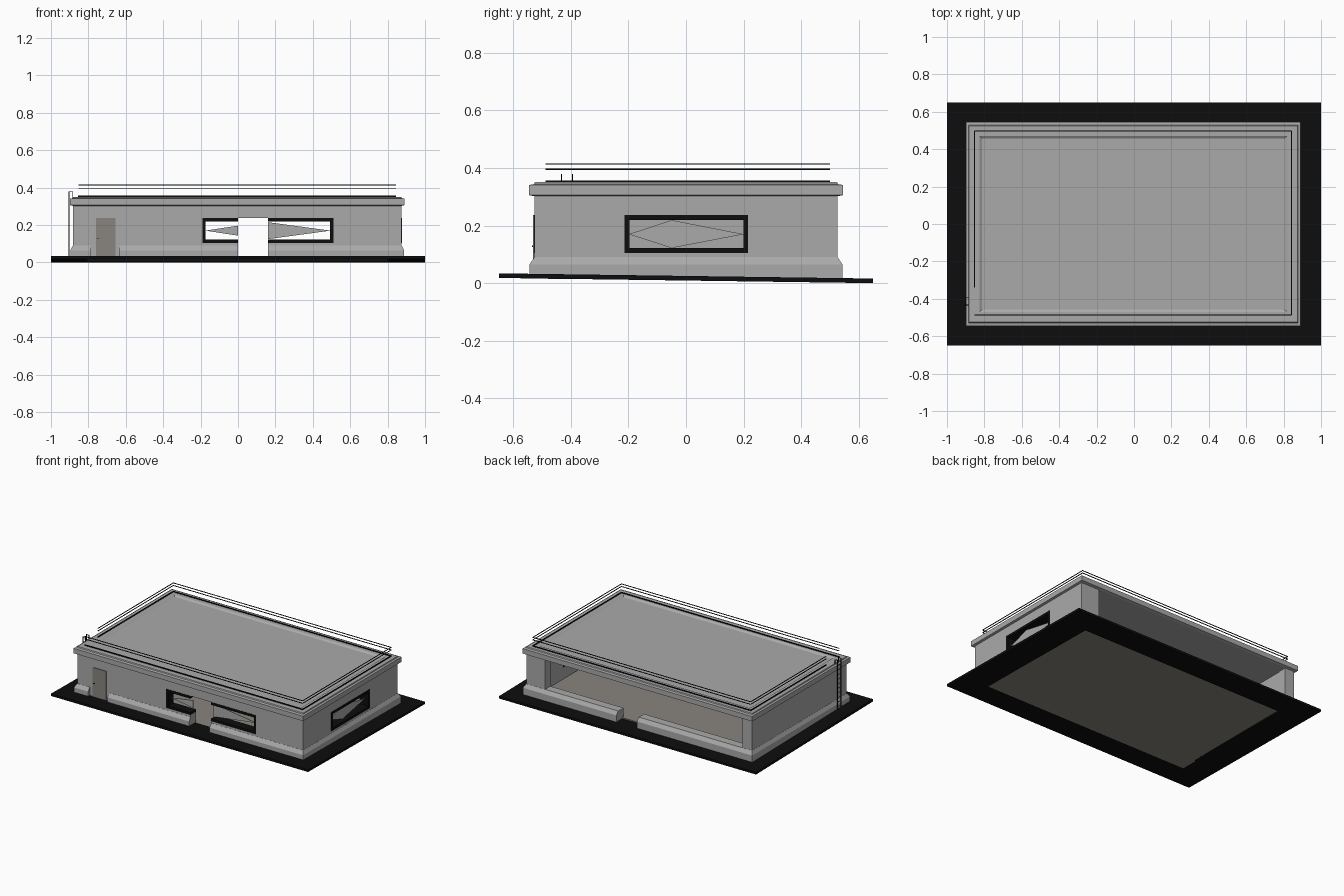
import bpy, bmesh

if "Cube" in bpy.data.objects:
    bpy.data.objects.remove(bpy.data.objects["Cube"])

def material(name, rgb):
    m = bpy.data.materials.new(name)
    m.diffuse_color = (*rgb, 1)
    m.use_nodes = True
    m.node_tree.nodes["Principled BSDF"].inputs["Base Color"].default_value = m.diffuse_color
    return m

GREY = material("wall grey", (0.40, 0.40, 0.40))
BEIGE = material("warm grey", (0.25, 0.235, 0.21))
BLACK = material("black", (0.004, 0.004, 0.004))
CX = -0.004  # building centre in x

def finish(name, bm, mat):
    bmesh.ops.recalc_face_normals(bm, faces=bm.faces)
    me = bpy.data.meshes.new(name)
    bm.to_mesh(me)
    bm.free()
    if mat:
        me.materials.append(mat)
    ob = bpy.data.objects.new(name, me)
    bpy.context.collection.objects.link(ob)
    return ob

def add_box(bm, x, y, z):
    vs = bmesh.ops.create_cube(bm, size=1)["verts"]
    for v in vs:
        for i, (a, b) in enumerate((x, y, z)):
            v.co[i] = a if v.co[i] < 0 else b

def boxes(name, mat, *specs):
    bm = bmesh.new()
    for s in specs:
        add_box(bm, *s)
    return finish(name, bm, mat)

def loft(name, mat, rings, closed, cx=CX):
    """Stack of rectangles (half x, half y, z); closed makes a hollow ring."""
    bm = bmesh.new()
    loops = [[bm.verts.new((cx + sx * hx, sy * hy, z))
              for sx, sy in ((-1, -1), (1, -1), (1, 1), (-1, 1))] for hx, hy, z in rings]
    pairs = list(zip(loops, loops[1:]))
    if closed:
        pairs.append((loops[-1], loops[0]))
    else:
        bm.faces.new(loops[0])
        bm.faces.new(loops[-1])
    for a, b in pairs:
        for i in range(4):
            j = (i + 1) % 4
            bm.faces.new((a[i], a[j], b[j], b[i]))
    return finish(name, bm, mat)

def prism(name, mat, pts, offset):
    """Flat polygon extruded by a vector."""
    bm = bmesh.new()
    f = bm.faces.new([bm.verts.new(p) for p in pts])
    r = bmesh.ops.extrude_face_region(bm, geom=[f])
    for v in r["geom"]:
        if isinstance(v, bmesh.types.BMVert):
            v.co.x += offset[0]
            v.co.y += offset[1]
    return finish(name, bm, mat)

def cut(ob, *specs):
    for s in specs:
        c = boxes("cutter", None, s)
        m = ob.modifiers.new("cut", "BOOLEAN")
        m.operation, m.solver, m.object = "DIFFERENCE", "EXACT", c
        bpy.context.view_layer.objects.active = ob
        bpy.ops.object.modifier_apply(modifier=m.name)
        bpy.data.objects.remove(c)

DOORWAY = ((0.0, 0.16), (-0.7, -0.4), (0.0, 0.237))
WZ = (0.105, 0.237)

# sloping paved apron around the building
apron = loft("apron", BLACK, [(1, 0.65, 0.009), (1, 0.65, 0.025),
                              (0.80, 0.475, 0.025), (0.80, 0.475, 0.009)], True, 0)
for v in apron.data.vertices:
    v.co.z -= 0.009 * v.co.y / 0.65

# floor
boxes("floor", BEIGE, ((-0.81, 0.80), (-0.48, 0.48), (0.014, 0.026)))

# walls with window, doorway and large rear opening
walls = loft("walls", GREY, [(0.878, 0.526, 0.02), (0.878, 0.526, 0.306),
                             (0.808, 0.465, 0.306), (0.808, 0.465, 0.02)], True)
cut(walls, ((-0.19, 0.51), (-0.7, -0.4), WZ), DOORWAY,
    ((0.7, 1.0), (-0.214, 0.216), WZ),
    ((-0.808, 0.73), (0.4, 0.7), (0.088, 0.302)),
    ((0.0, 0.16), (0.4, 0.7), (0.0, 0.2)))

# plinth with sloped top, interrupted at the doors
plinth = loft("plinth", GREY, [(0.892, 0.544, 0.018), (0.892, 0.544, 0.065), (0.879, 0.527, 0.09),
                               (0.87, 0.52, 0.09), (0.87, 0.52, 0.018)], True)
cut(plinth, DOORWAY, ((0.0, 0.16), (0.4, 0.7), (0.0, 0.2)),
    ((-0.785, -0.635), (-0.7, -0.4), (0.0, 0.2)))

# roof slab with cornice, bevelled lip and shallow recess
loft("roof", GREY, [(0.878, 0.526, 0.302), (0.893, 0.546, 0.306), (0.893, 0.546, 0.341),
                    (0.880, 0.528, 0.344), (0.878, 0.525, 0.351),
                    (0.822, 0.470, 0.351), (0.808, 0.457, 0.342)], False)

# window frames
F = 0.017
frame = boxes("front_window_frame", BLACK, ((-0.19, 0.51), (-0.529, -0.467), WZ))
cut(frame, ((-0.19 + F, 0.51 - F), (-0.7, -0.4), (WZ[0] + F, WZ[1] - F)), DOORWAY)
frame = boxes("side_window_frame", BLACK, ((0.806, 0.877), (-0.214, 0.216), WZ))
cut(frame, ((0.7, 1.0), (-0.214 + F, 0.216 - F), (WZ[0] + F, WZ[1] - F)))

# diamond shaped panes
pane = prism("front_pane", GREY, [(-0.175, -0.50, 0.17), (0.14, -0.50, 0.122),
                                  (0.495, -0.50, 0.17), (0.14, -0.50, 0.218)], (0, 0.004))
cut(pane, DOORWAY)
prism("side_pane", GREY, [(0.845, -0.199, 0.17), (0.845, -0.05, 0.122),
                          (0.845, 0.201, 0.17), (0.845, -0.05, 0.219)], (0.004, 0))

# closed service door and handle
boxes("side_door", BEIGE, ((-0.76, -0.655), (-0.531, -0.524), (0.026, 0.237)))
boxes("door_handle", BLACK, ((-0.752, -0.746), (-0.535, -0.530), (0.125, 0.131)))

# thin guard rails, open at the ladder
x0, x1, y0, y1 = -0.852, 0.843, -0.486, 0.498
for name, z, t in (("top_rail", 0.414, 0.002), ("middle_rail", 0.396, 0.002), ("low_rail", 0.354, 0.003)):
    zz = (z - t, z + t)
    boxes(name, BLACK,
          ((x0, x1), (y0 - t, y0 + t), zz), ((x0, x1), (y1 - t, y1 + t), zz),
          ((x1 - t, x1 + t), (y0, y1), zz), ((x0 - t, x0 + t), (-0.34, y1), zz))

# ladder hooked over the roof edge
T = 0.002
parts = []
for y in (-0.433, -0.394):
    yy = (y - T, y + T)
    parts += [((-0.905, -0.901), yy, (0.025, 0.38)), ((-0.905, -0.881), yy, (0.376, 0.38)),
              ((-0.885, -0.881), yy, (0.345, 0.38))]
for i in range(10):
    z = 0.05 + i * 0.032
    parts.append(((-0.904, -0.902), (-0.433, -0.394), (z, z + 0.002)))
boxes("ladder", BLACK, *parts)
